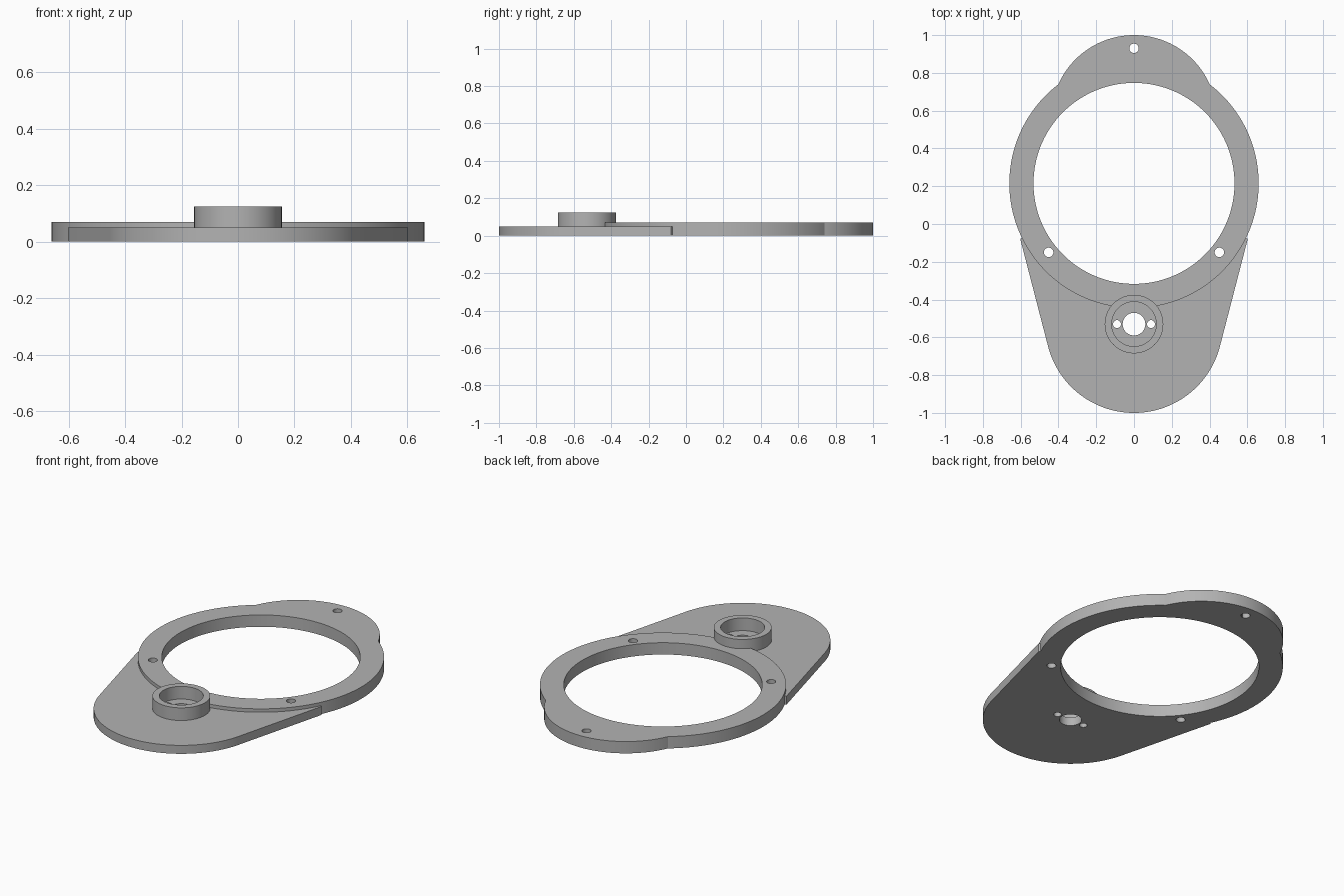
import bpy, bmesh, math
from math import cos, sin, radians

cube = bpy.data.objects.get("Cube")
if cube:
    bpy.data.objects.remove(cube, do_unlink=True)

grey = bpy.data.materials.new("plain grey")
grey.use_nodes = True
colour = (0.45, 0.45, 0.45, 1)
grey.diffuse_color = colour
grey.node_tree.nodes["Principled BSDF"].inputs["Base Color"].default_value = colour


def arc(x, y, r, start=0, end=360, n=128):
    """Points along an arc; a full circle leaves out the repeated end."""
    last = n if end - start >= 360 else n + 1
    return [(x + r * cos(radians(start + (end - start) * i / n)),
             y + r * sin(radians(start + (end - start) * i / n))) for i in range(last)]


def prism(name, outline, z0, z1):
    """Extrude a flat outline from z0 to z1."""
    bm = bmesh.new()
    face = bm.faces.new([bm.verts.new((x, y, z0)) for x, y in outline])
    top = bmesh.ops.extrude_face_region(bm, geom=[face])["geom"]
    bmesh.ops.translate(bm, vec=(0, 0, z1 - z0),
                        verts=[v for v in top if isinstance(v, bmesh.types.BMVert)])
    bmesh.ops.recalc_face_normals(bm, faces=bm.faces)
    mesh = bpy.data.meshes.new(name)
    bm.to_mesh(mesh)
    bm.free()
    mesh.materials.append(grey)
    ob = bpy.data.objects.new(name, mesh)
    bpy.context.collection.objects.link(ob)
    return ob


def combine(body, other, operation):
    """Apply a boolean to the body and remove the other solid."""
    bpy.context.view_layer.objects.active = body
    mod = body.modifiers.new(operation, 'BOOLEAN')
    mod.operation, mod.solver, mod.object = operation, 'EXACT', other
    bpy.ops.object.modifier_apply(modifier=mod.name)
    bpy.data.objects.remove(other, do_unlink=True)


ring_y, boss_y = 0.215, -0.53
plate_z, ring_z, boss_z = 0.05, 0.07, 0.125

# Raised ring with a round lobe at the back
body = prism("mounting_plate", arc(0, ring_y, 0.66, n=192), 0, ring_z)
combine(body, prism("back_lobe", arc(0, 0.562, 0.438), 0, ring_z), 'UNION')

# Thinner tapered plate at the front
tilt = 14.8
taper = arc(0, boss_y, 0.47, -180 - tilt + 360 - 360 + 360 - 360 + 2 * tilt, -tilt) \
    + [(0.602, -0.08), (0.4, 0.1), (-0.4, 0.1), (-0.602, -0.08)]
combine(body, prism("front_plate", taper, 0, plate_z), 'UNION')

# Round boss
combine(body, prism("boss", arc(0, boss_y, 0.155, n=96), 0, boss_z), 'UNION')

# Main opening, boss bore, shaft hole and screw holes: x, y, radius, floor
holes = [(0, ring_y, 0.532, -1), (0, boss_y, 0.118, plate_z), (0, boss_y, 0.06, -1),
         (0, 0.93, 0.025, -1)]
for side in (-1, 1):
    holes += [(side * 0.452, -0.15, 0.025, -1), (side * 0.09, boss_y, 0.021, -1)]
for x, y, r, floor in holes:
    sides = 192 if r > 0.5 else 64
    combine(body, prism("hole_cutter", arc(x, y, r, n=sides), floor, 1), 'DIFFERENCE')

# Smooth walls with crisp rims
bpy.ops.object.select_all(action='DESELECT')
body.select_set(True)
bpy.context.view_layer.objects.active = body
bpy.ops.object.shade_smooth_by_angle(angle=radians(25))
